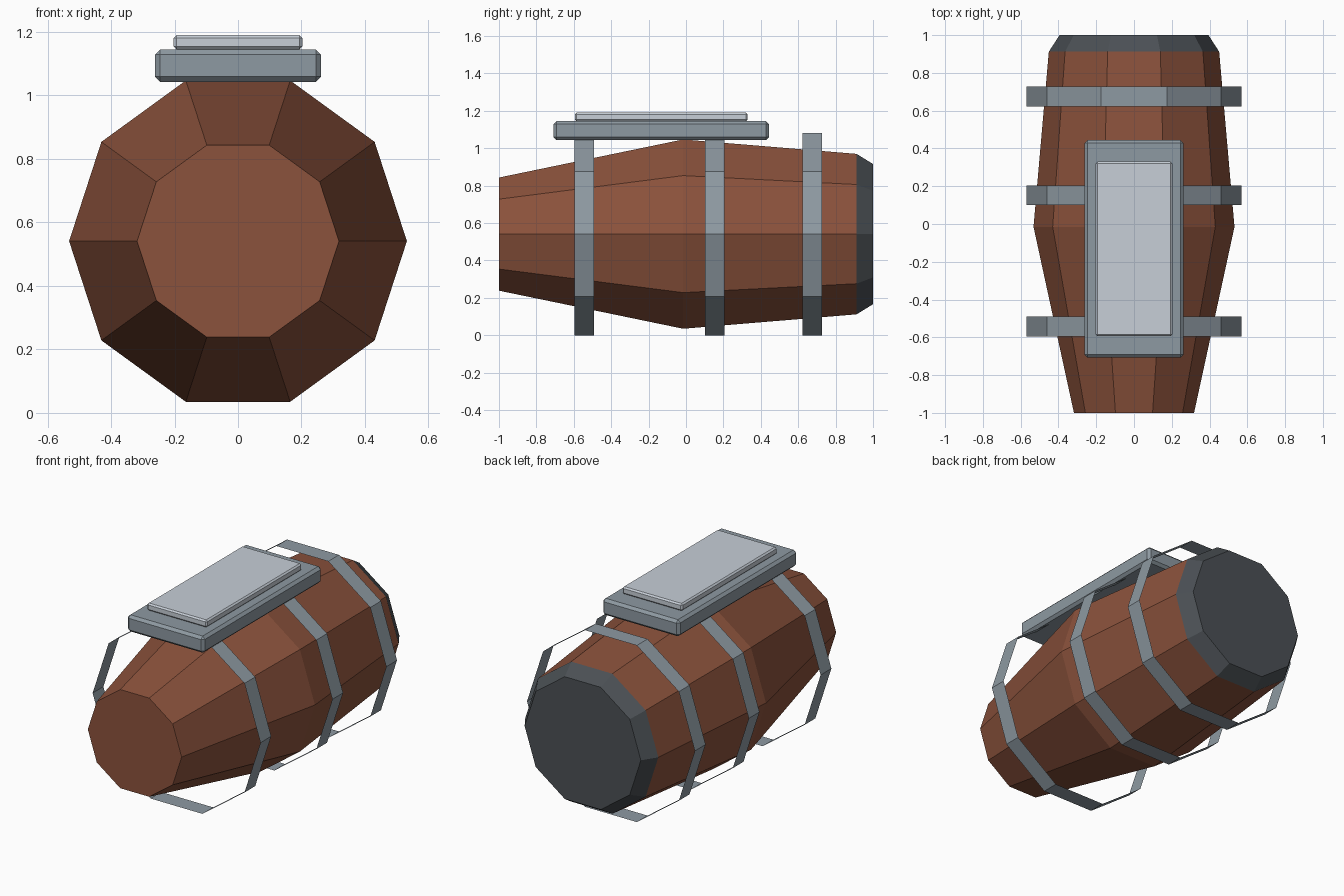
import bpy, bmesh, math

if "Cube" in bpy.data.objects:
    bpy.data.objects.remove(bpy.data.objects["Cube"])

SIDES = 10
AXIS_Z = 0.541


def material(name, rgb):
    m = bpy.data.materials.new(name)
    m.diffuse_color = (*rgb, 1)
    m.use_nodes = True
    m.node_tree.nodes["Principled BSDF"].inputs["Base Color"].default_value = m.diffuse_color
    return m


wood = material("wood", (0.26, 0.085, 0.045))
steel = material("steel", (0.27, 0.32, 0.36))
dark = material("dark_metal", (0.07, 0.08, 0.09))
pale = material("pale_metal", (0.57, 0.62, 0.68))


def finish(name, bm, mat):
    mesh = bpy.data.meshes.new(name)
    bm.to_mesh(mesh)
    bm.free()
    mesh.materials.append(mat)
    obj = bpy.data.objects.new(name, mesh)
    bpy.context.collection.objects.link(obj)
    return obj


def lathe(name, profile, mat, cap_front=False, cap_back=False):
    """Ten-sided shell around the y axis; profile is (y, radius) front to back."""
    bm = bmesh.new()
    rings = []
    for y, r in profile:
        rings.append([bm.verts.new((r * math.cos(a), y, AXIS_Z + r * math.sin(a)))
                      for a in (math.tau * i / SIDES for i in range(SIDES))])
    for a, b in zip(rings, rings[1:]):
        for i in range(SIDES):
            j = (i + 1) % SIDES
            bm.faces.new((a[i], b[i], b[j], a[j]))
    if cap_front:
        bm.faces.new(rings[0])
    if cap_back:
        bm.faces.new(rings[-1][::-1])
    return finish(name, bm, mat)


def plate(name, x, y0, y1, z0, z1, bevel, mat):
    """Bevelled slab, symmetric in x."""
    bm = bmesh.new()
    bmesh.ops.create_cube(bm, size=1)
    for v in bm.verts:
        v.co.x *= 2 * x
        v.co.y = y1 if v.co.y > 0 else y0
        v.co.z = z1 if v.co.z > 0 else z0
    obj = finish(name, bm, mat)
    mod = obj.modifiers.new("bevel", 'BEVEL')
    mod.width = bevel
    mod.segments = 1
    return obj


# Wooden body, closed at the narrow front
lathe("barrel_body", [(-1, 0.318), (-0.015, 0.532), (0.912, 0.451)], wood, cap_front=True)

# Dark tapered end cap
lathe("back_cap", [(0.912, 0.451), (1, 0.394)], dark, cap_back=True)

# Thin hoops standing off the body
for label, y in (("front", -0.543), ("middle", 0.153), ("back", 0.675)):
    lathe(label + "_hoop", [(y - 0.052, 0.569), (y + 0.052, 0.569)], steel)

# Stacked plates on top
plate("base_plate", 0.261, -0.708, 0.444, 1.043, 1.145, 0.016, steel)
plate("top_plate", 0.203, -0.594, 0.33, 1.145, 1.19, 0.009, pale)
